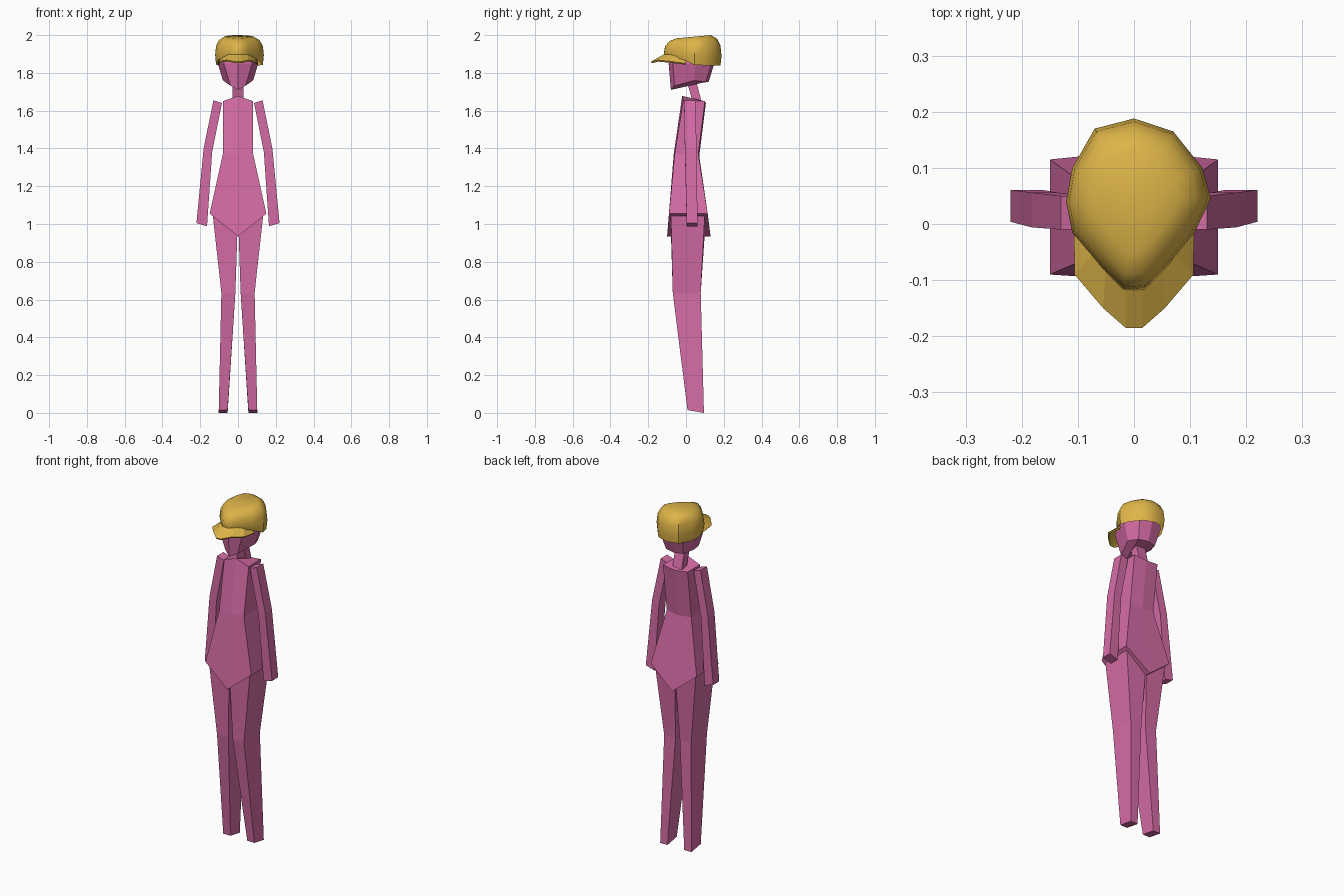
import bpy, bmesh

if "Cube" in bpy.data.objects:
    bpy.data.objects.remove(bpy.data.objects["Cube"])


def material(name, rgb):
    m = bpy.data.materials.new(name)
    m.diffuse_color = (*rgb, 1)
    m.use_nodes = True
    m.node_tree.nodes["Principled BSDF"].inputs["Base Color"].default_value = m.diffuse_color
    return m


PINK = material("pink", (0.67, 0.15, 0.38))
GOLD = material("gold", (0.73, 0.46, 0.065))


def loft(name, rings, mat, closed=True, caps=(True, True)):
    """Skin equal-length rings; caps are strips joining opposite sides of a ring."""
    bm = bmesh.new()
    vs = [[bm.verts.new(p) for p in r] for r in rings]
    n = len(rings[0])
    for a, b in zip(vs, vs[1:]):
        for i in range(n if closed else n - 1):
            j = (i + 1) % n
            bm.faces.new((a[i], a[j], b[j], b[i]))
    for ring, use in ((vs[0], caps[0]), (vs[-1], caps[1])):
        if use:
            for i in range(n // 2 - 1):
                bm.faces.new((ring[i], ring[i + 1], ring[n - 2 - i], ring[n - 1 - i]))
    bmesh.ops.recalc_face_normals(bm, faces=bm.faces)
    me = bpy.data.meshes.new(name)
    bm.to_mesh(me)
    bm.free()
    me.materials.append(mat)
    ob = bpy.data.objects.new(name, me)
    bpy.context.collection.objects.link(ob)
    return ob


def smooth(ob, angle):
    bpy.ops.object.select_all(action="DESELECT")
    ob.select_set(True)
    bpy.context.view_layer.objects.active = ob
    bpy.ops.object.shade_smooth_by_angle(angle=angle)


def limb_ring(s, xi, xo, y0, y1, zi, zo, dz=0):
    """Four-sided limb section; dz lowers the back edge."""
    return [(s * xi, y0, zi), (s * xo, y0, zo), (s * xo, y1, zo - dz), (s * xi, y1, zi - dz)]


def torso_ring(w, yf, yb, z_side, ycf, ycb, z_front, z_back):
    return [(-w, yf, z_side), (0, ycf, z_front), (w, yf, z_side),
            (w, yb, z_side), (0, ycb, z_back), (-w, yb, z_side)]


# Torso: hips with a V-shaped underside, waist, shoulders
loft("torso", [
    torso_ring(0.15, -0.09, 0.115, 1.055, -0.10, 0.13, 0.935, 0.935),
    torso_ring(0.08, -0.06, 0.065, 1.37, -0.065, 0.07, 1.37, 1.36),
    torso_ring(0.08, -0.015, 0.10, 1.65, -0.02, 0.105, 1.678, 1.64),
], PINK)

# Arms and legs
for side, s in (("left", -1), ("right", 1)):
    loft(side + "_arm", [
        limb_ring(s, 0.085, 0.13, -0.01, 0.05, 1.64, 1.655),
        limb_ring(s, 0.137, 0.182, -0.006, 0.056, 1.38, 1.40),
        limb_ring(s, 0.164, 0.22, 0.004, 0.061, 0.988, 1.005),
    ], PINK)
    loft(side + "_leg", [
        limb_ring(s, 0.003, 0.135, -0.08, 0.10, 0.96, 1.06),
        limb_ring(s, 0.014, 0.088, -0.07, 0.078, 0.635, 0.635),
        limb_ring(s, 0.055, 0.102, 0.008, 0.095, 0.015, 0.015, 0.015),
    ], PINK)

# Neck, leaning forward
loft("neck", [
    [(-0.03, 0.04, 1.63), (0.03, 0.04, 1.63), (0.03, 0.09, 1.62), (-0.03, 0.09, 1.62)],
    [(-0.03, 0.0, 1.77), (0.03, 0.0, 1.77), (0.03, 0.05, 1.77), (-0.03, 0.05, 1.77)],
], PINK)


def head_ring(front, cheek, side, back):
    half = [front, cheek, side, back]
    return [(-x, y, z) for x, y, z in half[2:0:-1]] + [front, cheek, side] + \
        [(side[0] * 0.7, back[1] - 0.015, back[2]), back, (-side[0] * 0.7, back[1] - 0.015, back[2])]


# Head: faceted, with a pointed chin
loft("head", [
    head_ring((0, -0.08, 1.71), (0.04, -0.06, 1.732), (0.08, 0.045, 1.76), (0, 0.12, 1.752)),
    head_ring((0, -0.092, 1.85), (0.075, -0.07, 1.85), (0.107, 0.05, 1.85), (0, 0.15, 1.85)),
    head_ring((0, -0.08, 1.91), (0.06, -0.05, 1.91), (0.09, 0.05, 1.91), (0, 0.14, 1.91)),
], PINK)

# Cap crown: one outline scaled up through tilted rings
outline = [(-0.121, 0.04), (-0.11, -0.015), (-0.055, -0.08), (-0.02, -0.116), (0, -0.118),
           (0.02, -0.116), (0.055, -0.08), (0.108, -0.015), (0.137, 0.045), (0.122, 0.1),
           (0.07, 0.165), (0, 0.188), (-0.07, 0.17), (-0.11, 0.1)]
rings = [[(x * 0.96, 0.05 + (y - 0.05) * 0.96, 1.84 + min(0.045, max(0, 0.05 - y) * 0.45))
          for x, y in outline]]
for k, zf, zb in ((1, 1.9, 1.89), (0.96, 1.94, 1.945), (0.83, 1.967, 1.98), (0.6, 1.983, 2.0)):
    rings.append([(x * k, 0.05 + (y - 0.05) * k, zf + (zb - zf) * (y + 0.118) / 0.306)
                  for x, y in outline])
crown = loft("cap_crown", rings, GOLD, caps=(False, True))
smooth(crown, 0.7)

# Cap brim: strip from crown to outer edge, thickened
outer = [(0.107, 0.0, 1.85), (0.106, -0.09, 1.862), (0.055, -0.15, 1.868), (0.015, -0.185, 1.86)]
inner = [(0.098, 0.0, 1.87), (0.07, -0.05, 1.89), (0.05, -0.08, 1.9), (0.015, -0.11, 1.902)]
rows = [[(-x, y, z) for x, y, z in r] + r[::-1] for r in (inner, outer)]
brim = loft("cap_brim", rows, GOLD, closed=False, caps=(False, False))
if brim.data.polygons[0].normal.z < 0:
    brim.data.flip_normals()
mod = brim.modifiers.new("thickness", "SOLIDIFY")
mod.thickness = 0.01
mod.offset = -1
